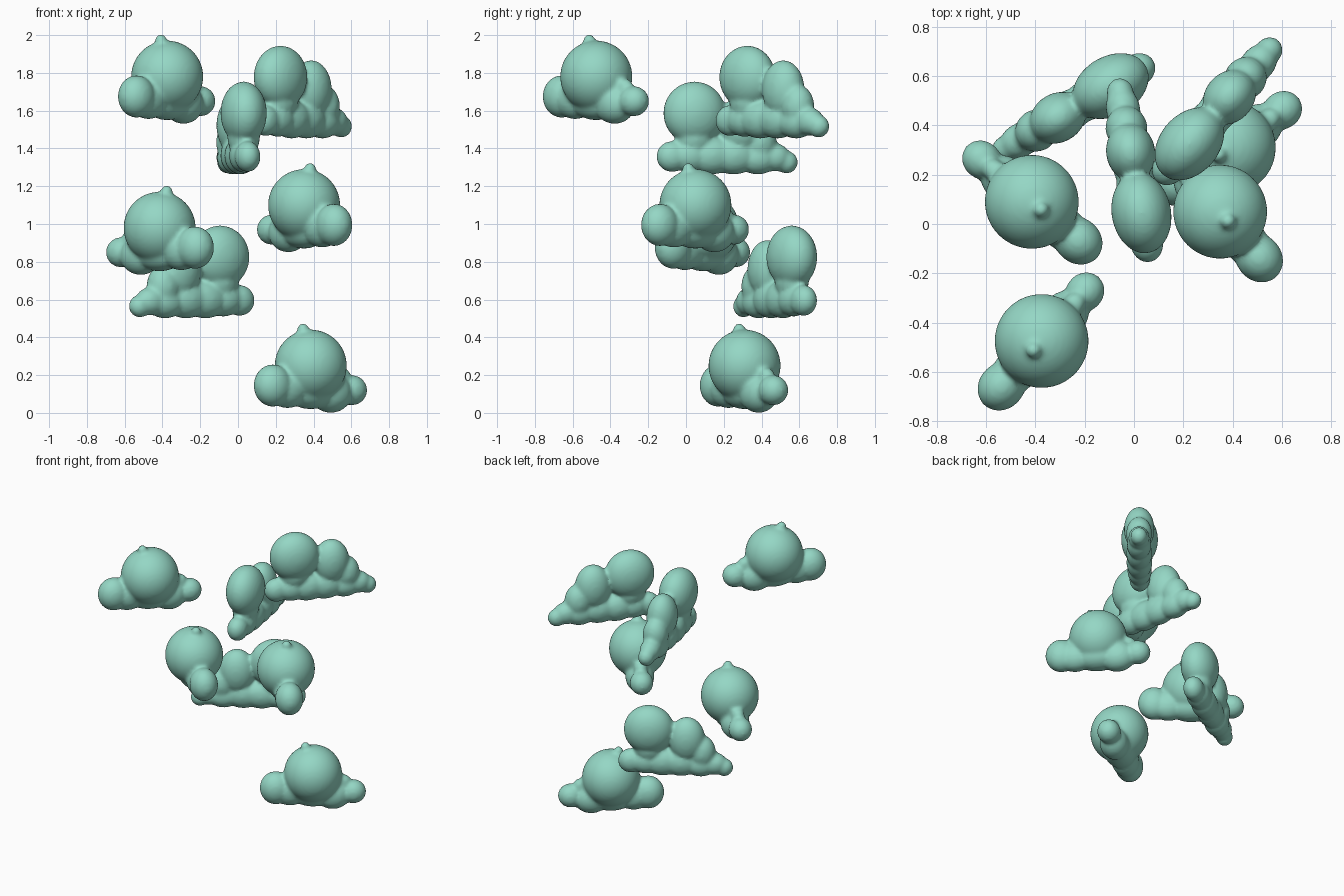
import bpy, bmesh, math
from mathutils import Matrix

if "Cube" in bpy.data.objects:
    bpy.data.objects.remove(bpy.data.objects["Cube"])

mint = bpy.data.materials.new("mint_green")
mint.diffuse_color = (0.30, 0.68, 0.56, 1)
mint.use_nodes = True
mint.node_tree.nodes["Principled BSDF"].inputs["Base Color"].default_value = mint.diffuse_color


def cloud_mesh(name, puffs):
    """Fuse ellipsoid puffs (u, z, length, width, height radii) into one soft mesh."""
    bm = bmesh.new()
    for u, z, rx, ry, rz in puffs:
        m = Matrix.Translation((u, 0, z)) @ Matrix.Diagonal((rx, ry, rz, 1))
        bmesh.ops.create_icosphere(bm, subdivisions=4, radius=1, matrix=m)
    me = bpy.data.meshes.new(name)
    bm.to_mesh(me)
    bm.free()
    me.materials.append(mint)
    return me


def place(name, mesh, x, y, z, angle):
    ob = bpy.data.objects.new(name, mesh)
    bpy.context.collection.objects.link(ob)
    ob.location = (x, y, z)
    ob.rotation_euler.z = math.radians(angle)
    # melt the puffs together
    rm = ob.modifiers.new("fuse", 'REMESH')
    rm.mode = 'VOXEL'
    rm.voxel_size = 0.012
    rm.use_smooth_shade = True
    sm = ob.modifiers.new("soften", 'SMOOTH')
    sm.factor = 0.5
    sm.iterations = 6


# round cloud: ball, tip, large side lobe, small side lobe, knob, underside
round_cloud = cloud_mesh("round_cloud", [
    (0, .25, .191, .191, .191),
    (.05, .435, .033, .033, .04),
    (.245, .145, .105, .093, .112),
    (.15, .13, .12, .09, .105),
    (-.265, .12, .084, .077, .08),
    (-.2, .19, .05, .045, .05),
    (-.13, .105, .12, .095, .105),
    (0, .11, .15, .10, .09),
])

# long cloud: tall dome, lower dome, shoulder, front lobe, base lobes, tail
long_cloud = cloud_mesh("long_cloud", [
    (0, .325, .166, .121, .167),
    (.25, .26, .12, .10, .155),
    (.35, .17, .09, .085, .115),
    (-.12, .095, .084, .068, .082),
    (-.02, .10, .11, .08, .09),
    (.09, .10, .13, .085, .10),
    (.21, .10, .13, .085, .10),
    (.34, .085, .11, .08, .085),
    (.43, .09, .085, .07, .075),
    (.495, .065, .06, .055, .06),
    (0, .19, .10, .085, .09),
])

for i, spot in enumerate([(-.375, -.475, 1.53, 228.5), (-.415, .09, .73, -40),
                          (.35, .05, .85, -50), (.385, .31, 0, 215)]):
    place(f"round_cloud_{i + 1}", round_cloud, *spot)

for i, spot in enumerate([(.03, .045, 1.262, 100), (.225, .325, 1.452, 49.5),
                          (-.095, .56, .5, 211)]):
    place(f"long_cloud_{i + 1}", long_cloud, *spot)
